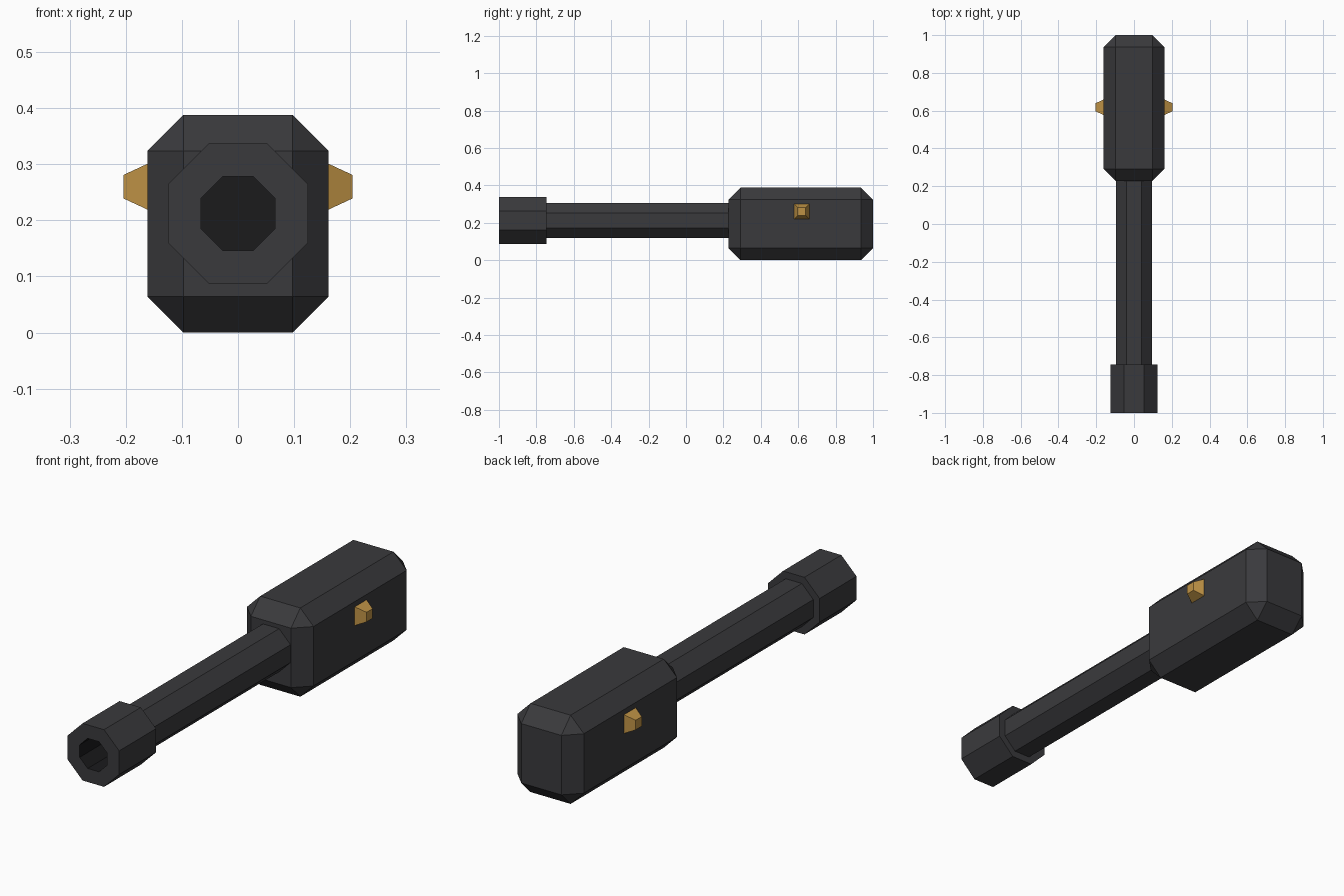
import bpy, bmesh, math
from mathutils import Matrix

if "Cube" in bpy.data.objects:
    bpy.data.objects.remove(bpy.data.objects["Cube"])


def material(name, rgb):
    m = bpy.data.materials.new(name)
    m.diffuse_color = (*rgb, 1)
    m.use_nodes = True
    m.node_tree.nodes["Principled BSDF"].inputs["Base Color"].default_value = m.diffuse_color
    return m


STEEL = material("dark_steel", (0.042, 0.042, 0.046))
BLACK = material("bore_black", (0.011, 0.011, 0.012))
BRASS = material("brass", (0.52, 0.29, 0.06))
AXIS_Z = 0.212


def finish(name, bm, *mats):
    bmesh.ops.recalc_face_normals(bm, faces=bm.faces)
    mesh = bpy.data.meshes.new(name)
    bm.to_mesh(mesh)
    bm.free()
    for m in mats:
        mesh.materials.append(m)
    ob = bpy.data.objects.new(name, mesh)
    bpy.context.collection.objects.link(ob)
    return ob


def prism(bm, sides, flat1, flat2, length, matrix):
    """Prism or frustum with flats facing the axes, sized by its flat distance."""
    k = 1 / math.cos(math.pi / sides)
    turn = Matrix.Rotation(math.pi / sides, 4, 'Z')
    bmesh.ops.create_cone(bm, cap_ends=True, segments=sides, radius1=flat1 * k,
                          radius2=flat2 * k, depth=length, matrix=matrix @ turn)


def along_y(y0, y1):
    return (Matrix.Translation((0, (y0 + y1) / 2, AXIS_Z))
            @ Matrix.Rotation(math.pi / 2, 4, 'X'))


# Chamfered rear body
bm = bmesh.new()
bmesh.ops.create_cube(bm, size=1, matrix=Matrix.Translation((0, 0.614, 0.194))
                      @ Matrix.Diagonal((0.322, 0.772, 0.388, 1)))
bmesh.ops.bevel(bm, geom=bm.edges[:], offset=0.064, offset_type='OFFSET',
                segments=1, affect='EDGES')
finish("body", bm, STEEL)

# Octagonal barrel
bm = bmesh.new()
prism(bm, 8, 0.0945, 0.0945, 1.04, along_y(-0.76, 0.28))
finish("barrel", bm, STEEL)

# Wider muzzle with a sunken dark bore
bm = bmesh.new()
prism(bm, 8, 0.125, 0.125, 0.255, along_y(-1, -0.745))
front = min(bm.faces, key=lambda f: f.calc_center_median().y)
bmesh.ops.inset_region(bm, faces=[front], thickness=0.064)
old = set(bm.faces) - {front}
bore = bmesh.ops.extrude_face_region(bm, geom=[front])["geom"]
bmesh.ops.translate(bm, vec=(0, 0.22, 0),
                    verts=[v for v in bore if isinstance(v, bmesh.types.BMVert)])
if front.is_valid:
    bmesh.ops.delete(bm, geom=[front], context='FACES_ONLY')
for f in bm.faces:
    if f not in old:
        f.material_index = 1
finish("muzzle", bm, STEEL, BLACK)

# Tapered brass side pins
for side, label in ((1, "right"), (-1, "left")):
    bm = bmesh.new()
    place = (Matrix.Translation((side * 0.1825, 0.618, 0.26))
             @ Matrix.Rotation(side * math.pi / 2, 4, 'Y'))
    prism(bm, 4, 0.041, 0.021, 0.043, place)
    finish(label + "_pin", bm, BRASS)
